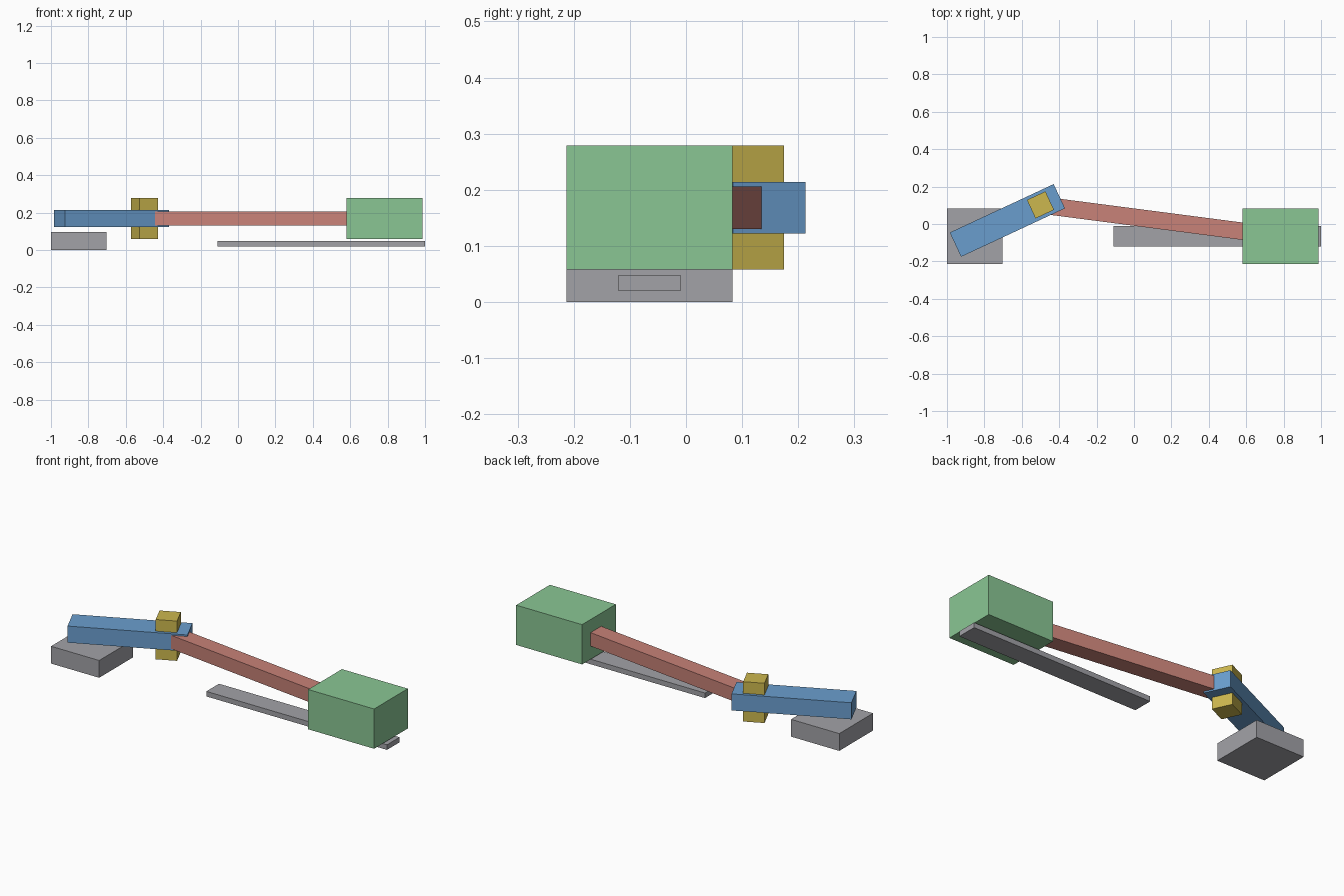
import bpy
import math

cube = bpy.data.objects.get("Cube")
if cube:
    bpy.data.objects.remove(cube, do_unlink=True)


def make_material(name, rgb):
    """Flat material from sRGB 0-255 values."""
    linear = [((c / 255 + 0.055) / 1.055) ** 2.4 for c in rgb] + [1.0]
    mat = bpy.data.materials.new(name)
    mat.use_nodes = True
    mat.diffuse_color = linear
    bsdf = next(n for n in mat.node_tree.nodes if n.type == 'BSDF_PRINCIPLED')
    bsdf.inputs["Base Color"].default_value = linear
    return mat


grey = make_material("grey", (162, 162, 167))
blue = make_material("blue", (106, 158, 206))
red = make_material("red", (200, 130, 120))
green = make_material("green", (138, 198, 148))
gold = make_material("gold", (204, 183, 78))


def box(name, center, size, mat, angle=0.0):
    """Box of a given size, turned about z by angle."""
    bpy.ops.mesh.primitive_cube_add(size=1, location=center, rotation=(0, 0, angle))
    obj = bpy.context.object
    obj.name = name
    obj.scale = size
    bpy.ops.object.transform_apply(location=False, rotation=False, scale=True)
    obj.data.materials.append(mat)
    return obj


# Joint positions of the linkage
AXIS_Y = -0.065
MID_Z = 0.168
CRANK_ANGLE = math.radians(25)
crank_joint = (-0.500, 0.102)
slider_joint = (0.783, AXIS_Y)

# Fixed parts
box("ground_block", (-0.852, AXIS_Y, 0.048), (0.296, 0.296, 0.096), grey)
box("guide_rail", (0.445, AXIS_Y, 0.034), (1.11, 0.111, 0.028), grey)

# Crank arm and the pin through its free end
box("crank_arm", (-0.677, 0.019, MID_Z), (0.613, 0.143, 0.092), blue, CRANK_ANGLE)
box("crank_pin", (*crank_joint, MID_Z), (0.109, 0.109, 0.221), gold, CRANK_ANGLE)

# Connecting rod spans the two joints
dx = slider_joint[0] - crank_joint[0]
dy = slider_joint[1] - crank_joint[1]
rod_center = ((crank_joint[0] + slider_joint[0]) / 2,
              (crank_joint[1] + slider_joint[1]) / 2, MID_Z)
box("connecting_rod", rod_center, (math.hypot(dx, dy), 0.092, 0.075), red,
    math.atan2(dy, dx))

# Sliding block with its enclosed pin
box("slider_block", (*slider_joint, MID_Z), (0.405, 0.296, 0.221), green)
box("slider_pin", (*slider_joint, MID_Z), (0.109, 0.109, 0.215), gold)
